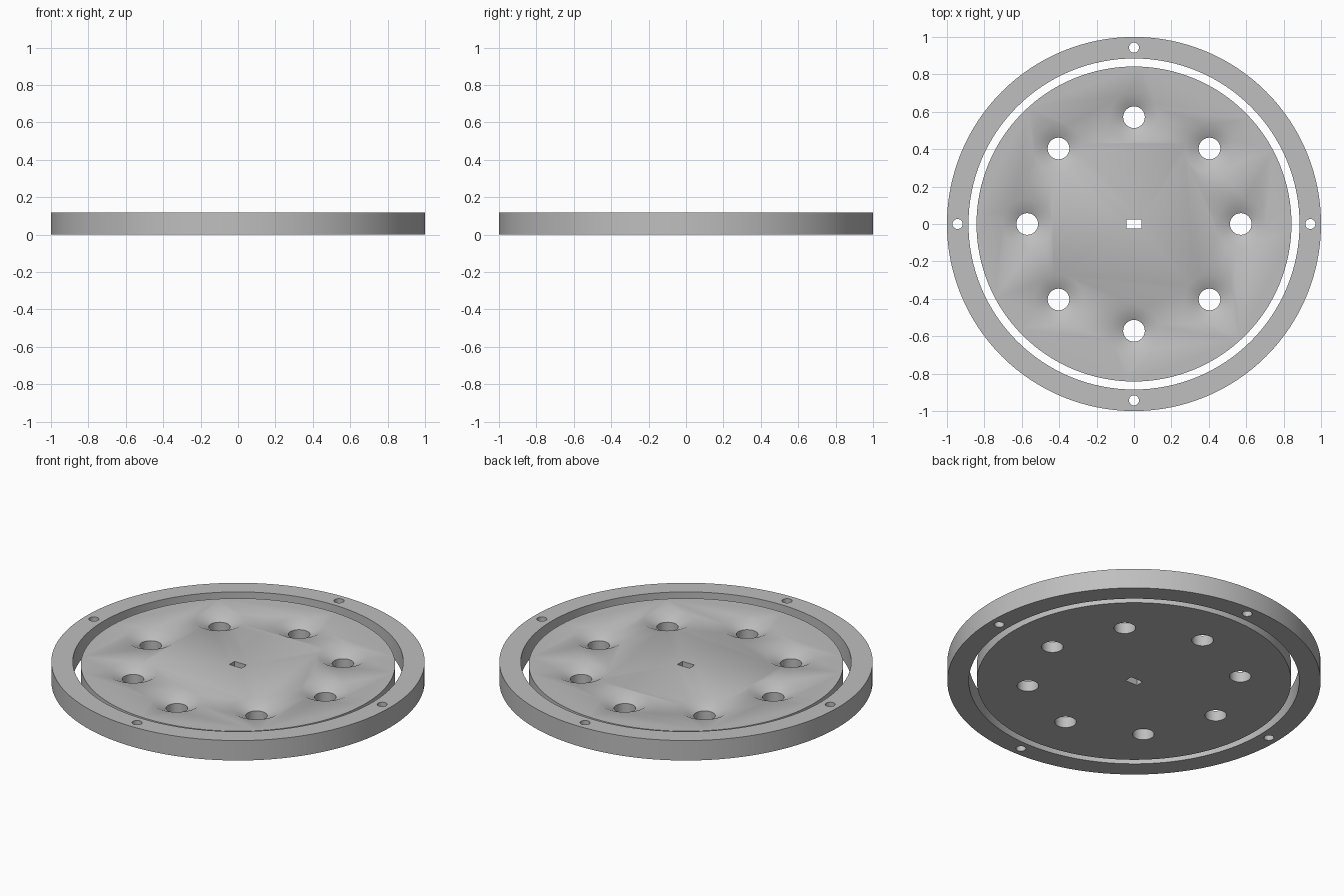
import bpy
import bmesh
from math import cos, sin, pi, radians

cube = bpy.data.objects.get("Cube")
if cube:
    bpy.data.objects.remove(cube, do_unlink=True)

GREY = (0.52, 0.52, 0.52, 1)
RING_TOP = 0.118
DISC_TOP = 0.1
SINK_FLOOR = 0.062   # height where each countersink meets its straight hole

metal = bpy.data.materials.new("grey metal")
metal.use_nodes = True
metal.diffuse_color = GREY
metal.node_tree.nodes["Principled BSDF"].inputs["Base Color"].default_value = GREY


def finish(name, bm):
    bmesh.ops.recalc_face_normals(bm, faces=bm.faces)
    mesh = bpy.data.meshes.new(name)
    bm.to_mesh(mesh)
    bm.free()
    mesh.materials.append(metal)
    obj = bpy.data.objects.new(name, mesh)
    bpy.context.collection.objects.link(obj)
    return obj


def lathe(bm, profile, sides, centre=(0, 0), closed=False):
    """Turn (radius, z) points around a vertical axis; cap the ends unless closed."""
    loops = []
    for r, z in profile:
        loops.append([bm.verts.new((centre[0] + r * cos(2 * pi * i / sides),
                                    centre[1] + r * sin(2 * pi * i / sides), z))
                      for i in range(sides)])
    pairs = list(zip(loops, loops[1:]))
    if closed:
        pairs.append((loops[-1], loops[0]))
    else:
        bm.faces.new(loops[0])
        bm.faces.new(loops[-1])
    for a, b in pairs:
        for i in range(sides):
            j = (i + 1) % sides
            bm.faces.new((a[i], a[j], b[j], b[i]))


def around(count, radius):
    return [(radius * cos(2 * pi * i / count), radius * sin(2 * pi * i / count))
            for i in range(count)]


def cut(obj, cutter):
    """Apply a boolean cut, keep the cutter hidden, then smooth below the edge angle."""
    mod = obj.modifiers.new("holes", 'BOOLEAN')
    mod.operation = 'DIFFERENCE'
    mod.solver = 'EXACT'
    mod.object = cutter
    bpy.ops.object.select_all(action='DESELECT')
    bpy.context.view_layer.objects.active = obj
    obj.select_set(True)
    bpy.ops.object.modifier_apply(modifier=mod.name)
    bpy.ops.object.shade_smooth_by_angle(angle=radians(30))
    bpy.data.objects.remove(cutter, do_unlink=True)


# Outer ring with four bolt holes
bm = bmesh.new()
lathe(bm, [(0.885, 0), (1, 0), (1, RING_TOP), (0.885, RING_TOP)], 128, closed=True)
outer_ring = finish("outer_ring", bm)

bm = bmesh.new()
for spot in around(4, 0.943):
    lathe(bm, [(0.027, -0.1), (0.027, 0.3)], 24, spot)
cut(outer_ring, finish("bolt_hole_cutter", bm))

# Inner disc with eight countersunk holes and a central slot
bm = bmesh.new()
lathe(bm, [(0.842, 0), (0.842, DISC_TOP)], 128)
inner_disc = finish("inner_disc", bm)

bm = bmesh.new()
for spot in around(8, 0.571):
    lathe(bm, [(0.058, -0.1), (0.058, SINK_FLOOR), (0.132, DISC_TOP), (0.132, 0.3)], 32, spot)
slot = bmesh.ops.create_cube(bm, size=1)["verts"]
bmesh.ops.scale(bm, vec=(0.08, 0.048, 0.6), verts=slot)
cut(inner_disc, finish("disc_hole_cutter", bm))
